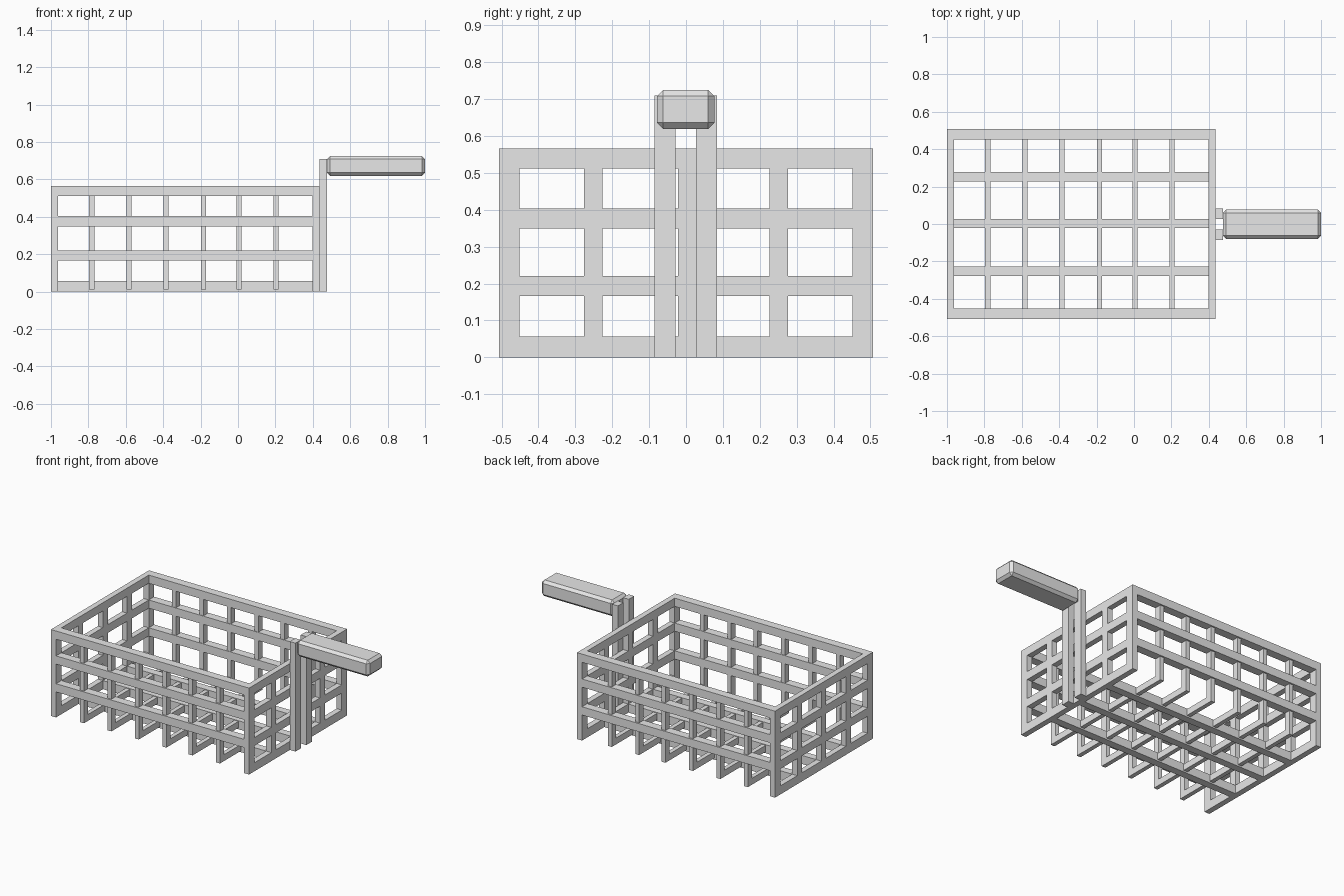
import bpy, bmesh
from mathutils import Vector, Matrix

if "Cube" in bpy.data.objects:
    bpy.data.objects.remove(bpy.data.objects["Cube"], do_unlink=True)

grey = bpy.data.materials.new("light grey")
grey.use_nodes = True
grey.diffuse_color = (0.8, 0.8, 0.8, 1)
grey.node_tree.nodes["Principled BSDF"].inputs["Base Color"].default_value = (0.8, 0.8, 0.8, 1)


def boxes(name, spans):
    """One object from boxes given as (x range, y range, z range)."""
    bm = bmesh.new()
    for span in spans:
        low, high = (Vector(corner) for corner in zip(*span))
        matrix = Matrix.Translation((low + high) / 2) @ Matrix.Diagonal((*(high - low), 1))
        bmesh.ops.create_cube(bm, size=1, matrix=matrix)
    mesh = bpy.data.meshes.new(name)
    bm.to_mesh(mesh)
    bm.free()
    mesh.materials.append(grey)
    obj = bpy.data.objects.new(name, mesh)
    bpy.context.collection.objects.link(obj)
    return obj


def around(centre, width):
    return (centre - width / 2, centre + width / 2)


LEFT, RIGHT, HALF, TOP = -1.0, 0.435, 0.507, 0.566
WALL, SHEET = 0.055, 0.037
INSIDE = (LEFT + SHEET, RIGHT - SHEET)
RAILS = [(0.167, 0.221), (0.349, 0.403), (0.512, TOP)]
FLOOR = (0, 0.056)
STRIPS = [around(y, 0.05) for y in (-0.252, 0.003, 0.252)]

# End walls: full lattice with corner posts
for name, x in (("right_end_wall", (LEFT, INSIDE[0])), ("left_end_wall", (INSIDE[1], RIGHT))):
    rails = [(x, (-HALF + WALL, HALF - WALL), z) for z in [FLOOR] + RAILS]
    corners = [(x, y, (0, TOP)) for y in ((-HALF, WALL - HALF), (HALF - WALL, HALF))]
    gaps = zip([FLOOR] + RAILS[:-1], RAILS)
    uprights = [(x, y, (a[1], b[0])) for a, b in gaps for y in STRIPS]
    boxes(name, rails + corners + uprights)

# Long walls: rails only, carried by the ribs
for name, y in (("front_rails", (-HALF, WALL - HALF)), ("back_rails", (HALF - WALL, HALF))):
    boxes(name, [(INSIDE, y, z) for z in RAILS])

# Floor strips
boxes("floor_strips", [(INSIDE, y, FLOOR) for y in STRIPS])

# U-shaped ribs, slightly inset from the rails
inset = 0.01
outer, inner = HALF - inset, HALF - WALL + 0.003
for x in (-0.782, -0.583, -0.385, -0.185, 0.005, 0.203):
    width = around(x, 0.028)
    boxes("rib", [
        (width, (-outer, -inner), (inset, TOP - inset)),
        (width, (inner, outer), (inset, TOP - inset)),
        (width, (-inner, inner), (inset, 0.052)),
    ])

# Handle posts and bevelled grip
boxes("handle_posts", [((RIGHT, 0.476), y, (0, 0.71)) for y in ((-0.085, -0.029), (0.027, 0.084))])
grip = boxes("handle_grip", [((0.476, 1.0), (-0.079, 0.077), (0.619, 0.725))])
bevel = grip.modifiers.new("Bevel", "BEVEL")
bevel.width = 0.017
bevel.segments = 1
